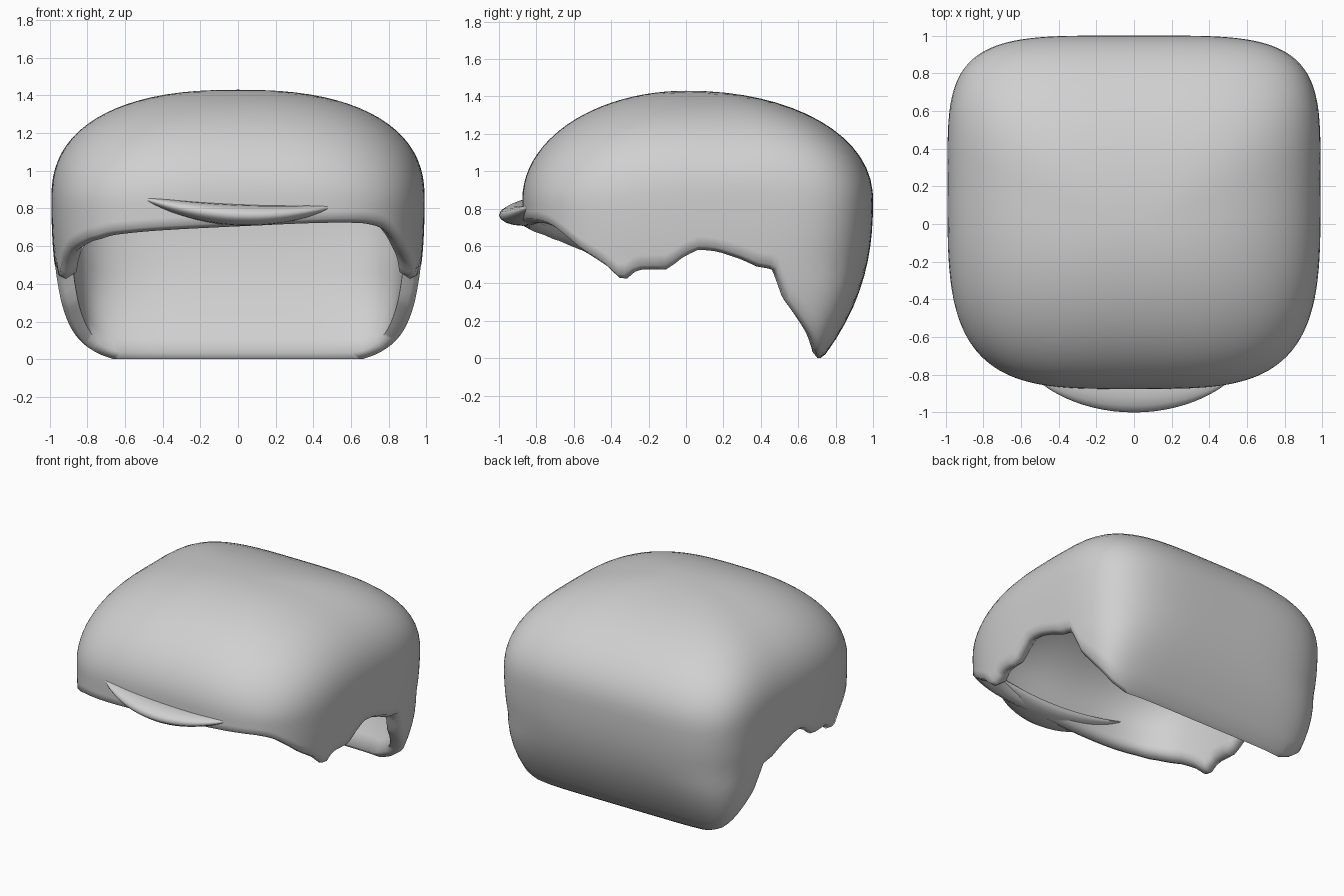
import bpy, bmesh, math

if "Cube" in bpy.data.objects:
    bpy.data.objects.remove(bpy.data.objects["Cube"])

grey = bpy.data.materials.new("plain grey")
grey.use_nodes = True
grey.diffuse_color = (0.63, 0.63, 0.63, 1)
grey.node_tree.nodes["Principled BSDF"].inputs["Base Color"].default_value = (0.63, 0.63, 0.63, 1)

TOP, BELLY = 1.43, 0.85      # crown height and height of the widest section
SIDE_COLS, ROWS = 48, 26

# Lower edge height, from the front (-1) to the back (1)
RIM = [(-1, .705), (-.93, .69), (-.86, .66), (-.61, .50), (-.51, .41), (-.44, .475),
       (-.28, .475), (-.22, .53), (-.13, .58), (-.05, .575), (.13, .53), (.25, .49),
       (.37, .475), (.5, .29), (.75, .11), (.84, .04), (.91, 0), (1, 0)]


def rim_height(cx, cy):
    norm = (cx ** 4 + cy ** 4) ** 0.25
    s = cy / norm
    z = RIM[-1][1]
    for (a, za), (b, zb) in zip(RIM, RIM[1:]):
        if a <= s <= b:
            z = za + (zb - za) * (s - a) / (b - a)
            break
    # the fringe rises a little towards the left
    return z + 0.045 * cx / norm * min(1, max(0, (-s - 0.72) * 6))


def shell_point(cx, cy, z, scale=1.0, drop=0.0):
    """Rounded-square section of the hood at height z, along direction (cx, cy)."""
    h = min(1, max(0, (z - BELLY) / (TOP - BELLY)))
    taper = max(0, (BELLY - z) / BELLY) ** 2.4

    def dome(p):
        return max(0, 1 - h ** p) ** (1 / p)
    width = 0.99 * dome(2.4) - 0.14 * taper
    front = 0.875 * dome(2)
    back = dome(2.1) - 0.27 * taper
    mid = 0.2 * dome(2)
    n = (4.4 - 0.9 * h if cy > 0 else 3.7 - 1.2 * h) + 6 * max(0, 0.5 - z)
    norm = (abs(cx) ** n + abs(cy) ** n) ** (1 / n)
    depth = back - mid if cy > 0 else front + mid
    x, y = width * cx / norm, mid + depth * cy / norm
    return x * scale, 0.05 + (y - 0.05) * scale, z - drop * h


def finish(bm, name, angle):
    bmesh.ops.remove_doubles(bm, verts=bm.verts, dist=0.0005)
    bmesh.ops.recalc_face_normals(bm, faces=bm.faces)
    mesh = bpy.data.meshes.new(name)
    bm.to_mesh(mesh)
    bm.free()
    mesh.materials.append(grey)
    obj = bpy.data.objects.new(name, mesh)
    bpy.context.collection.objects.link(obj)
    bpy.ops.object.select_all(action='DESELECT')
    obj.select_set(True)
    bpy.context.view_layer.objects.active = obj
    bpy.ops.object.shade_smooth_by_angle(angle=math.radians(angle))


def skin(bm, loops):
    """Join closed loops of points with quads."""
    rings = [[bm.verts.new(p) for p in loop] for loop in loops]
    for a, b in zip(rings, rings[1:]):
        for i in range(len(a)):
            j = (i + 1) % len(a)
            bm.faces.new((a[i], a[j], b[j], b[i]))


# Hood shell: outer skin, rounded lip and inner skin
steps = [2 * i / SIDE_COLS - 1 for i in range(SIDE_COLS)]
square = ([(1, t) for t in steps] + [(-t, 1) for t in steps]
          + [(-1, -t) for t in steps] + [(t, -1) for t in steps])
rims = [rim_height(cx, cy) for cx, cy in square]


def layer(t, lift, scale, drop):
    k = math.sin(t * math.pi / 2)
    return [shell_point(cx, cy, r + lift + (TOP - r - lift) * k, scale, drop)
            for (cx, cy), r in zip(square, rims)]


lip = [(x, y, r) for (x, y, _), r in zip(layer(0, 0.02, 0.96, 0), rims)]
rows = [i / ROWS for i in range(ROWS + 1)]
bm = bmesh.new()
skin(bm, [layer(t, 0.02, 1, 0) for t in reversed(rows)] + [lip]
     + [layer(t, 0.035, 0.905, 0.09) for t in rows])
finish(bm, "hood_shell", 80)

# Brow crescent: a thick-centred lens passing through the front wall
bm = bmesh.new()
loops = []
for i in range(33):
    u = -math.cos(math.pi * i / 32)
    f = 1 - u * u
    reach = 0.125 * f ** 0.7
    cz = 0.85 - 0.025 * u - 0.085 * f
    loops.append([(0.57 * u,
                   -0.75 - reach + reach * math.cos(a),
                   cz + 0.056 * f * math.sin(a))
                  for a in [2 * math.pi * k / 16 for k in range(16)]])
skin(bm, loops)
finish(bm, "brow_crescent", 60)
